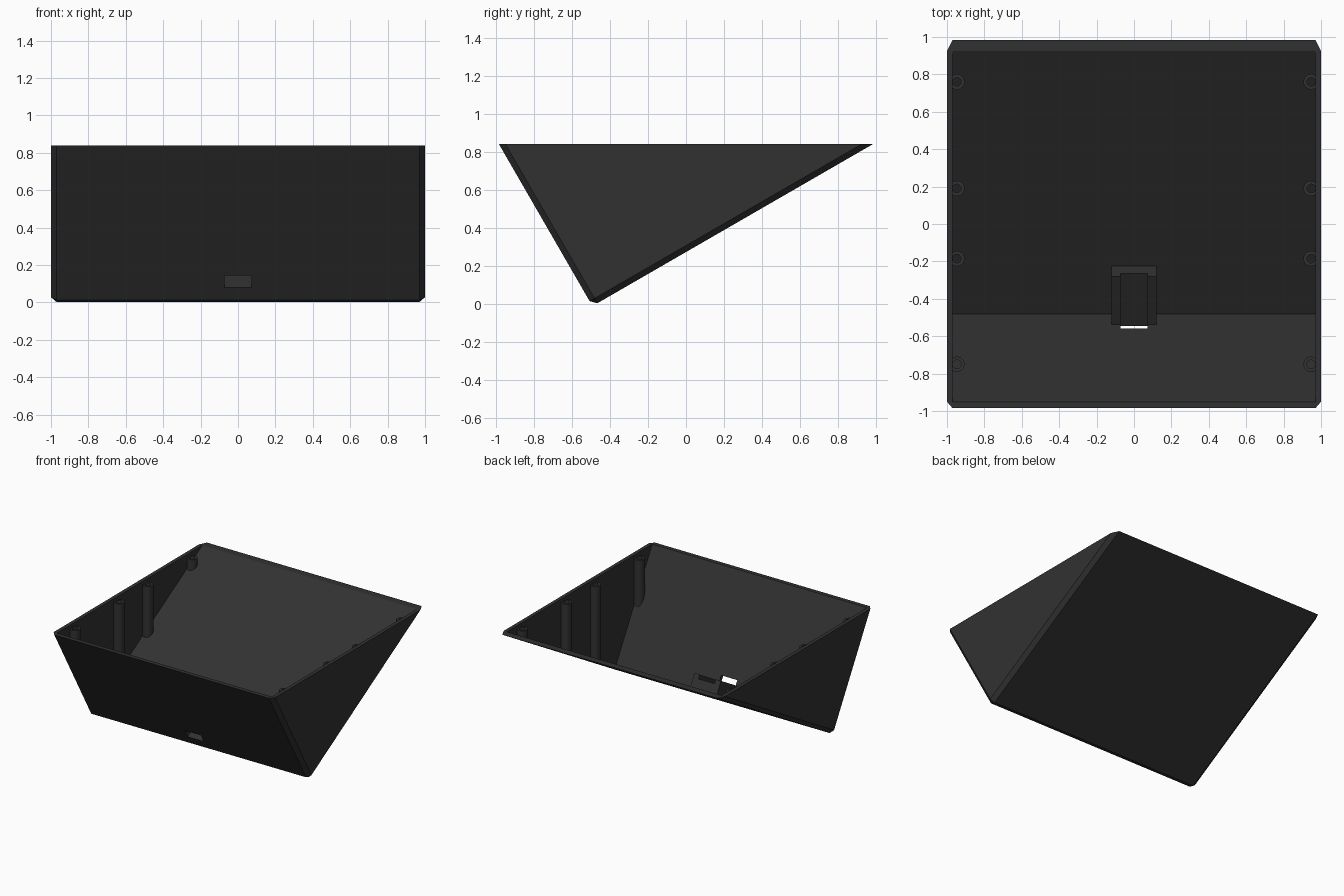
import bpy, bmesh, math
from mathutils import Vector

if "Cube" in bpy.data.objects:
    bpy.data.objects.remove(bpy.data.objects["Cube"])

WALL, TOP, HALF_Y = 0.03, 0.84, 0.985
U = Vector((0, math.cos(math.radians(30)), 0.5))      # up along the sloping floor
V = Vector((0, -0.5, math.cos(math.radians(30))))     # up along the front wall
APEX = Vector((0, -HALF_Y / 2, TOP - HALF_Y * math.sqrt(3) / 2))
INNER = APEX + WALL * (U + V)

plastic = bpy.data.materials.new("black plastic")
plastic.diffuse_color = (0.031, 0.031, 0.031, 1)
plastic.use_nodes = True
plastic.node_tree.nodes["Principled BSDF"].inputs["Base Color"].default_value = plastic.diffuse_color


def make(name, bm):
    bmesh.ops.recalc_face_normals(bm, faces=bm.faces)
    mesh = bpy.data.meshes.new(name)
    bm.to_mesh(mesh)
    bm.free()
    mesh.materials.append(plastic)
    ob = bpy.data.objects.new(name, mesh)
    bpy.context.collection.objects.link(ob)
    return ob


def hull(name, points):
    bm = bmesh.new()
    for p in points:
        bm.verts.new(p)
    bmesh.ops.convex_hull(bm, input=bm.verts)
    bmesh.ops.dissolve_limit(bm, angle_limit=0.01, verts=bm.verts, edges=bm.edges)
    return make(name, bm)


def slanted_box(name, half_x, u0, u1, v0, v1):
    return hull(name, [INNER + U * u + V * v + Vector((x, 0, 0))
                       for x in (-half_x, half_x) for u in (u0, u1) for v in (v0, v1)])


def cylinder(name, x, y, radius, z0, z1):
    bm = bmesh.new()
    bmesh.ops.create_cone(bm, cap_ends=True, segments=32, radius1=radius,
                          radius2=radius, depth=z1 - z0)
    bmesh.ops.translate(bm, verts=bm.verts, vec=(x, y, (z0 + z1) / 2))
    return make(name, bm)


def boolean(ob, cutter, operation, keep=False):
    mod = ob.modifiers.new("cut", 'BOOLEAN')
    mod.object, mod.operation, mod.solver = cutter, operation, 'EXACT'
    bpy.context.view_layer.update()
    graph = bpy.context.evaluated_depsgraph_get()
    mesh = bpy.data.meshes.new_from_object(ob.evaluated_get(graph))
    ob.modifiers.clear()
    ob.data = mesh
    if not keep:
        bpy.data.objects.remove(cutter)


def at_height(origin, direction, z):
    return origin + direction * ((z - origin.z) / direction.z)


# Chamfered wedge body
profile = [at_height(APEX, V, TOP), APEX + V * 0.03, APEX + U * 0.03, at_height(APEX, U, TOP)]
side = [at_height(INNER, V, TOP), INNER, at_height(INNER, U, TOP)]
points = [p + Vector((s * 0.97, 0, 0)) for s in (-1, 1) for p in profile]
points += [p + Vector((s, 0, 0)) for s in (-1, 1) for p in side]
case = hull("case_shell", points)
envelope = hull("envelope", points)

# Open cavity, sharp inside
cavity = [INNER, at_height(INNER, V, 1.0), at_height(INNER, U, 1.0)]
boolean(case, hull("cavity", [p + Vector((s * 0.97, 0, 0)) for s in (-1, 1) for p in cavity]),
        'DIFFERENCE')

# Port opening through the front wall
boolean(case, slanted_box("port", 0.073, -0.1, 0.05, 0.077, 0.152), 'DIFFERENCE')

# Connector cradle on the floor with a shallow open channel
cradle = slanted_box("connector_cradle", 0.12, -0.005, 0.296, -0.005, 0.11)
boolean(cradle, slanted_box("channel", 0.073, -0.1, 0.4, 0.077, 0.2), 'DIFFERENCE')

# Screw posts running down from just below the rim to the sloping walls
for s, label in ((-1, "left"), (1, "right")):
    for i, y in enumerate((-0.75, -0.185, 0.19, 0.76)):
        post = cylinder(f"screw_post_{label}_{i + 1}", s * 0.947, y, 0.041, -0.2, 0.81)
        boolean(post, envelope, 'INTERSECT', keep=True)
        boolean(post, cylinder("hole", s * 0.947, y, 0.023, -0.3, 1.0), 'DIFFERENCE')
        post.data.shade_smooth()
        post.data.set_sharp_from_angle(angle=math.radians(30))

bpy.data.objects.remove(envelope)
